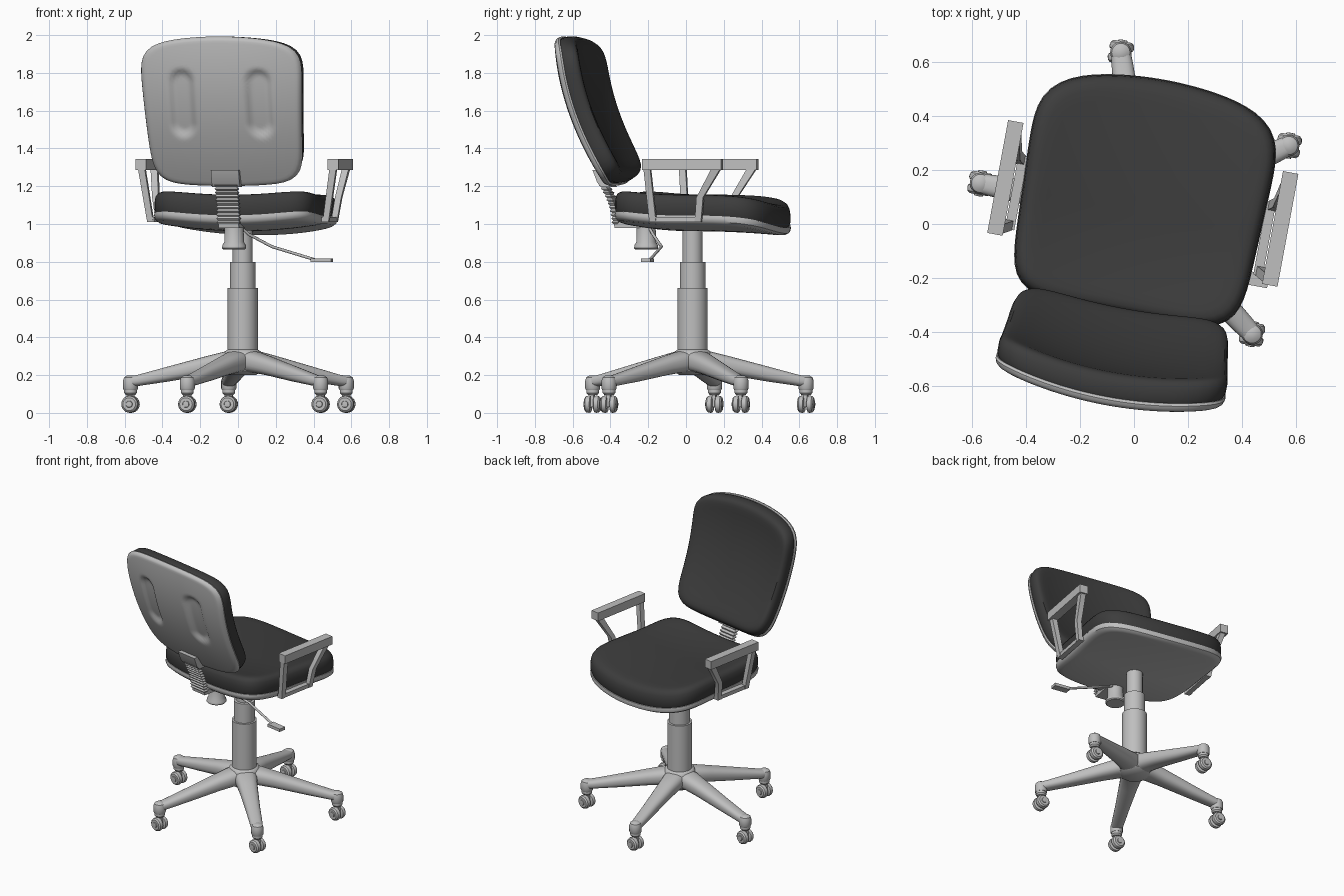
import bpy, bmesh, math
from mathutils import Matrix, Vector

if "Cube" in bpy.data.objects:
    bpy.data.objects.remove(bpy.data.objects["Cube"])


def material(name, value):
    m = bpy.data.materials.new(name)
    m.use_nodes = True
    m.diffuse_color = (value, value, value, 1)
    bsdf = next(n for n in m.node_tree.nodes if n.type == "BSDF_PRINCIPLED")
    bsdf.inputs["Base Color"].default_value = (value, value, value, 1)
    bsdf.inputs["Roughness"].default_value = 0.7
    return m


GREY = material("light_grey_plastic", 0.52)
DARK = material("charcoal_fabric", 0.046)
CENTRE = Matrix.Translation((0.025, 0.035, 0))
SWIVEL = CENTRE @ Matrix.Rotation(math.radians(-10.5), 4, "Z")
made = []


def finish(name, data, mat, matrix):
    ob = bpy.data.objects.new(name, data)
    bpy.context.collection.objects.link(ob)
    data.materials.append(mat)
    ob.matrix_world = matrix
    made.append(ob)
    return ob


def loft(name, rings, mat=GREY, matrix=SWIVEL):
    """Skin a row of equal closed rings and cap both ends."""
    bm = bmesh.new()
    rows = [[bm.verts.new(p) for p in ring] for ring in rings]
    n = len(rows[0])
    for a, b in zip(rows, rows[1:]):
        for i in range(n):
            bm.faces.new((a[i], a[(i + 1) % n], b[(i + 1) % n], b[i]))
    bm.faces.new(rows[0])
    bm.faces.new(rows[-1])
    bmesh.ops.recalc_face_normals(bm, faces=bm.faces)
    me = bpy.data.meshes.new(name)
    bm.to_mesh(me)
    bm.free()
    return finish(name, me, mat, matrix)


def lathe(name, profile, matrix, n=28):
    turn = [2 * math.pi * i / n for i in range(n)]
    return loft(name, [[(r * math.cos(t), r * math.sin(t), z) for t in turn]
                       for r, z in profile], GREY, matrix)


def rect(x, y, z, w, d):
    """Horizontal rectangle, used as a section of bars and blocks."""
    return [(x + i * w / 2, y + j * d / 2, z) for i, j in ((-1, -1), (1, -1), (1, 1), (-1, 1))]


def rounded_square(scale, p=6, n=96):
    pts = []
    for i in range(n):
        t = 2 * math.pi * i / n
        c, s = math.cos(t), math.sin(t)
        r = scale / (abs(c) ** p + abs(s) ** p) ** (1 / p)
        pts.append((r * c, r * s))
    return pts


def fill_in(start, offset, steps):
    """Ring sizes shrinking to the middle of a panel."""
    return [(start * (1 - k / steps) + 0.01, offset) for k in range(steps)]


# Seat: saddle-shaped pad over a thin shell
def seat_point(a, b, lift):
    y = 0.03 + 0.40 * b
    x = a * (0.447 + 0.04 * y)
    side = (x / 0.45) ** 2
    if b > 0:
        y += 0.075 * b * (1 - side)
    z = 1.0 + 0.04 * side
    z += 0.04 * (y / 0.37) ** 2 if y < 0 else -0.02 * (y / 0.45) ** 2
    return (x, y, z + lift)


def seat_slab(name, steps, mat):
    loft(name, [[seat_point(a, b, h) for a, b in rounded_square(s)] for s, h in steps], mat)


seat_slab("seat_cushion", [(0.94, 0), (0.985, 0.004), (1, 0.025), (1, 0.06), (0.99, 0.09),
                           (0.965, 0.11), (0.93, 0.12)] + fill_in(0.87, 0.125, 10), DARK)
seat_slab("seat_shell", [(0.9, 0.01), (1, 0.006), (1.005, -0.008), (0.995, -0.025),
                         (0.96, -0.036)] + fill_in(0.9, -0.038, 9), GREY)


# Backrest: curved both ways, with two long recesses in the rear shell
def back_point(a, b, depth, recess=False):
    z = 1.58 + 0.36 * b
    x = a * (0.42 + 0.02 * b)
    arch = 1 - (x / 0.43) ** 2
    z += b * arch * (0.05 if b > 0 else 0.025)
    t = (z - 1.2) / 0.75
    y = -0.44 - 0.5 * t + 0.225 * t * t + 0.32 * x * x
    slope = (-0.5 + 0.45 * t) / 0.75
    normal = Vector((0, 1, -slope)).normalized()
    if recess:
        dz = z - min(max(z, 1.53), 1.75)
        gap = math.hypot(abs(x) - 0.207, dz)
        k = min(max((0.08 - gap) / 0.045, 0), 1)
        depth += 0.022 * k * k * (3 - 2 * k)
    return Vector((x, y, z)) + normal * depth


def back_slab(name, steps, mat, recess=False):
    loft(name, [[back_point(a, b, d, recess) for a, b in rounded_square(s, 7)]
                for s, d in steps], mat)


back_slab("backrest_cushion", [(0.94, 0.028), (0.985, 0.03), (1, 0.045), (1, 0.08), (0.985, 0.1),
                               (0.96, 0.112), (0.92, 0.118)] + fill_in(0.86, 0.121, 10), DARK)
back_slab("backrest_shell", [(0.9, 0.034), (0.995, 0.03), (1.005, 0.02), (0.995, 0.008),
                             (0.97, 0)] + fill_in(0.94, -0.002, 30), GREY, True)

# Ribbed support between seat and backrest
ribs = []
for k in range(23):
    f = k / 22
    grow = 0.016 * (k % 2)
    ribs.append(rect(0, -0.405 - 0.065 * f * f - 0.01 * f, 1.0 + 0.215 * f, 0.11 + grow, 0.022 + grow))
loft("ribbed_support", ribs)
loft("backrest_bracket", [rect(0, -0.45, 1.195, 0.15, 0.06), rect(0, -0.47, 1.22, 0.15, 0.06),
                          rect(0, -0.495, 1.285, 0.15, 0.06)])
loft("support_bar", [rect(0, -0.3, 0.98, 0.11, 0.22), rect(0, -0.3, 1.01, 0.11, 0.23)])

# Armrests
for s, side in ((-1, "right"), (1, "left")):
    loft(side + "_arm_top", [rect(s * 0.518, 0.042, z, 0.058, 0.425) for z in (1.287, 1.345)])
    loft(side + "_arm_rear_post", [rect(s * 0.472, -0.125, 1.01, 0.032, 0.036),
                                   rect(s * 0.515, -0.148, 1.29, 0.036, 0.036)])
    loft(side + "_arm_front_post", [rect(s * 0.472, 0.118, 1.01, 0.032, 0.034),
                                    rect(s * 0.492, 0.132, 1.14, 0.034, 0.036),
                                    rect(s * 0.515, 0.222, 1.29, 0.036, 0.048)])
    loft(side + "_arm_foot", [rect(s * 0.468, -0.004, z, 0.035, 0.278) for z in (1.01, 1.036)])

# Tilt knob and height lever under the seat
lathe("tilt_knob", [(0.058, 0.866), (0.064, 0.872), (0.062, 0.888), (0.052, 0.905), (0.05, 1.0)],
      SWIVEL @ Matrix.Translation((0, -0.25, 0)))
rod = bpy.data.curves.new("lever_rod", "CURVE")
rod.dimensions = "3D"
rod.bevel_depth = 0.008
rod.bevel_resolution = 2
rod.use_fill_caps = True
path = [(0.03, -0.23, 0.985), (0.07, -0.2, 0.945), (0.182, -0.134, 0.88), (0.42, -0.153, 0.81)]
spline = rod.splines.new("POLY")
spline.points.add(len(path) - 1)
for point, co in zip(spline.points, path):
    point.co = (*co, 1)
finish("lever_rod", rod, GREY, SWIVEL)
loft("lever_paddle", [rect(0.455, -0.158, z, 0.11, 0.05) for z in (0.798, 0.818)])

# Telescopic column
lathe("column", [(0.08, 0.26), (0.08, 0.66), (0.068, 0.661), (0.068, 0.798), (0.053, 0.8),
                 (0.053, 1.0)], CENTRE, 36)
lathe("base_hub", [(0.07, 0.2), (0.1, 0.22), (0.105, 0.3), (0.095, 0.325), (0.08, 0.335)], CENTRE, 36)

# Five-legged base with twin-wheel casters
STATIONS = [(0.0, 0.265, 0.08, 0.062), (0.1, 0.268, 0.07, 0.056), (0.2, 0.249, 0.06, 0.05),
            (0.4, 0.206, 0.047, 0.04), (0.56, 0.173, 0.04, 0.03), (0.605, 0.166, 0.036, 0.028)]
REACH = 0.605
for k in range(5):
    angle = math.radians(97 - 72 * k)
    tag = "_%d" % (k + 1)
    spin = CENTRE @ Matrix.Rotation(angle, 4, "Z")
    loft("base_leg" + tag, [[(r, w * a, z + h * b) for a, b in rounded_square(1, 2.6, 24)]
                            for r, z, w, h in STATIONS], GREY, spin)
    end = CENTRE @ Matrix.Translation((REACH * math.cos(angle), REACH * math.sin(angle), 0))
    lathe("leg_socket" + tag, [(0.036, 0.122), (0.04, 0.13), (0.04, 0.17), (0.034, 0.188),
                               (0.02, 0.197), (0.004, 0.199)], end, 20)
    caster = end @ Matrix.Rotation(math.radians(-10), 4, "Z")
    lathe("caster_collar" + tag, [(0.026, 0.096), (0.034, 0.106), (0.034, 0.123)], caster, 20)
    loft("caster_neck" + tag, [rect(0, 0, 0.03, 0.05, 0.018), rect(0, 0, 0.1, 0.04, 0.018)],
         GREY, caster)
    for s, side in ((-1, "front"), (1, "rear")):
        axle = (caster @ Matrix.Translation((0, 0, 0.046))
                @ Matrix.Rotation(math.radians(-90 * s), 4, "X"))
        lathe("caster_%s_wheel" % side + tag,
              [(0.036, 0.007), (0.044, 0.011), (0.046, 0.02), (0.043, 0.034), (0.034, 0.042),
               (0.018, 0.042), (0.016, 0.047), (0.003, 0.048)], axle, 24)

# Smooth shading with crisp edges
bpy.ops.object.select_all(action="DESELECT")
for ob in made:
    if ob.type == "MESH":
        ob.select_set(True)
        bpy.context.view_layer.objects.active = ob
bpy.ops.object.shade_smooth_by_angle(angle=math.radians(35))
